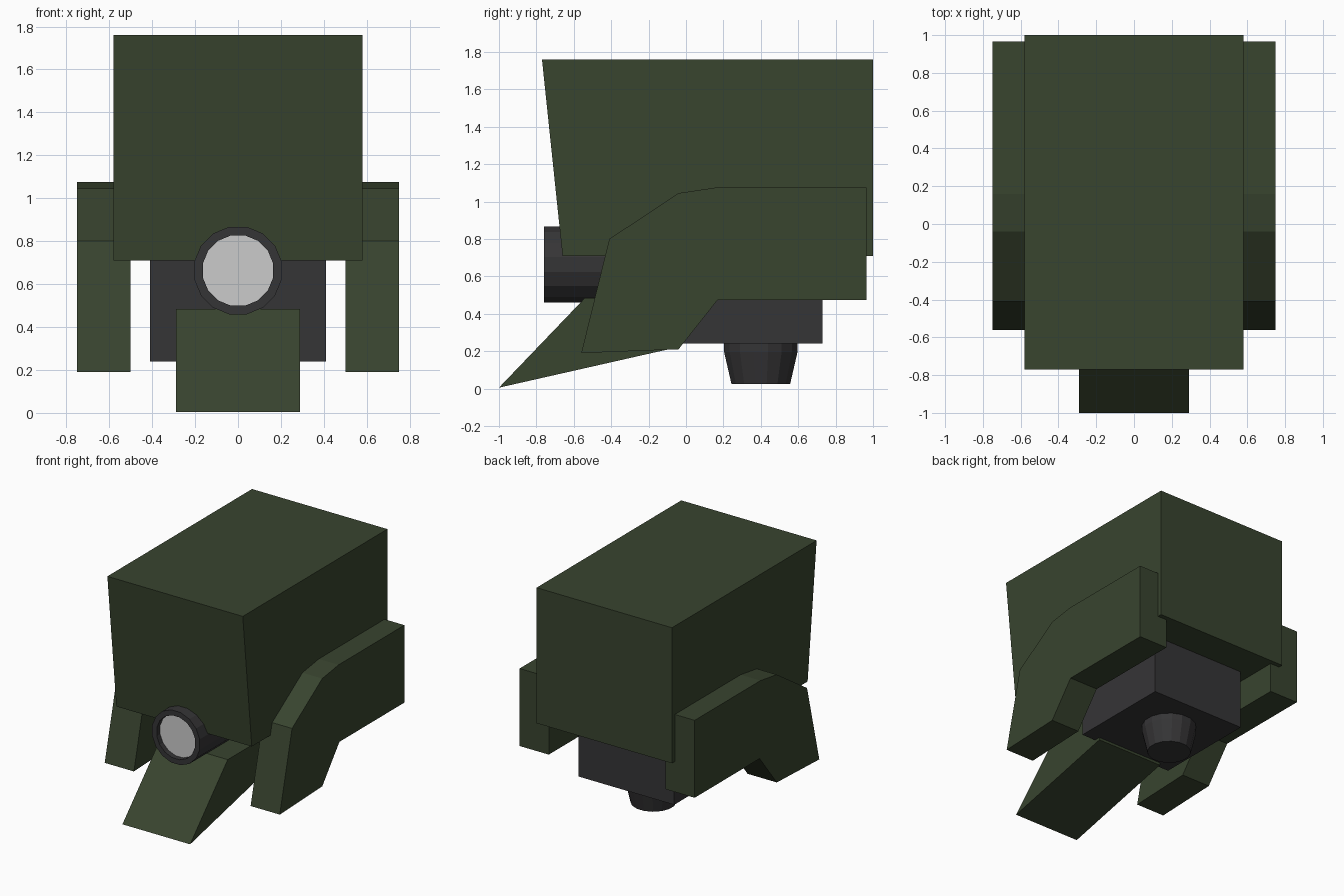
import bpy, bmesh, math
from mathutils import Matrix

if "Cube" in bpy.data.objects:
    bpy.data.objects.remove(bpy.data.objects["Cube"])


def material(name, rgb):
    m = bpy.data.materials.new(name)
    m.diffuse_color = (*rgb, 1)
    m.use_nodes = True
    m.node_tree.nodes["Principled BSDF"].inputs["Base Color"].default_value = m.diffuse_color
    return m


GREEN = material("olive green", (0.040, 0.058, 0.028))
GREY = material("dark grey", (0.036, 0.035, 0.037))
LENS = material("pale grey", (0.60, 0.60, 0.60))


def finish(name, bm, *mats):
    bmesh.ops.recalc_face_normals(bm, faces=bm.faces)
    mesh = bpy.data.meshes.new(name)
    bm.to_mesh(mesh)
    bm.free()
    for m in mats:
        mesh.materials.append(m)
    obj = bpy.data.objects.new(name, mesh)
    bpy.context.collection.objects.link(obj)
    return obj


def extrude_profile(name, profile, x0, x1, mat):
    """Side profile of (y, z) points, extruded from x0 to x1."""
    bm = bmesh.new()
    face = bm.faces.new([bm.verts.new((x0, y, z)) for y, z in profile])
    ext = bmesh.ops.extrude_face_region(bm, geom=[face])
    moved = [v for v in ext["geom"] if isinstance(v, bmesh.types.BMVert)]
    bmesh.ops.translate(bm, verts=moved, vec=(x1 - x0, 0, 0))
    return finish(name, bm, mat)


def lathe(name, rings, matrix, mats, sides=16):
    """Stack of (radius, height) rings, capped; the last cap uses the last material."""
    bm = bmesh.new()
    loops = []
    for r, h in rings:
        angles = [(i + 0.5) * math.tau / sides for i in range(sides)]
        loops.append([bm.verts.new((r * math.cos(a), r * math.sin(a), h)) for a in angles])
    for a, b in zip(loops, loops[1:]):
        for i in range(sides):
            j = (i + 1) % sides
            bm.faces.new((a[i], a[j], b[j], b[i]))
    bm.faces.new(loops[0][::-1])
    bm.faces.new(loops[-1]).material_index = len(mats) - 1
    bm.transform(matrix)
    return finish(name, bm, *mats)


# Large upper hull with a sloping front
extrude_profile("upper_hull", [(-0.77, 1.76), (1.0, 1.76), (1.0, 0.71), (-0.66, 0.71)],
                -0.58, 0.58, GREEN)

# Lower body block
extrude_profile("lower_body", [(-0.10, 0.72), (0.73, 0.72), (0.73, 0.24), (-0.10, 0.24)],
                -0.41, 0.41, GREY)

# Front wedge
extrude_profile("front_wedge", [(-1.0, 0.005), (-0.54, 0.485), (-0.05, 0.485), (-0.05, 0.22)],
                -0.29, 0.29, GREEN)

# Side guards, one on each side
guard = [(-0.56, 0.19), (-0.41, 0.80), (-0.04, 1.045), (0.16, 1.075),
         (0.965, 1.075), (0.965, 0.475), (0.17, 0.475), (-0.04, 0.21)]
for side, label in ((-1, "left"), (1, "right")):
    extrude_profile(label + "_side_guard", guard, side * 0.50, side * 0.75, GREEN)

# Front lamp barrel with a recessed lens, pointing forward
forward = Matrix.Translation((0, 0, 0.663)) @ Matrix.Rotation(math.pi / 2, 4, 'X')
lathe("front_lamp", [(0.208, 0.05), (0.208, 0.76), (0.167, 0.76), (0.167, 0.72)],
      forward, (GREY, LENS))

# Tapered foot under the body
lathe("bottom_nozzle", [(0.20, 0.26), (0.20, 0.195), (0.16, 0.025)],
      Matrix.Translation((0, 0.40, 0)), (GREY,))
